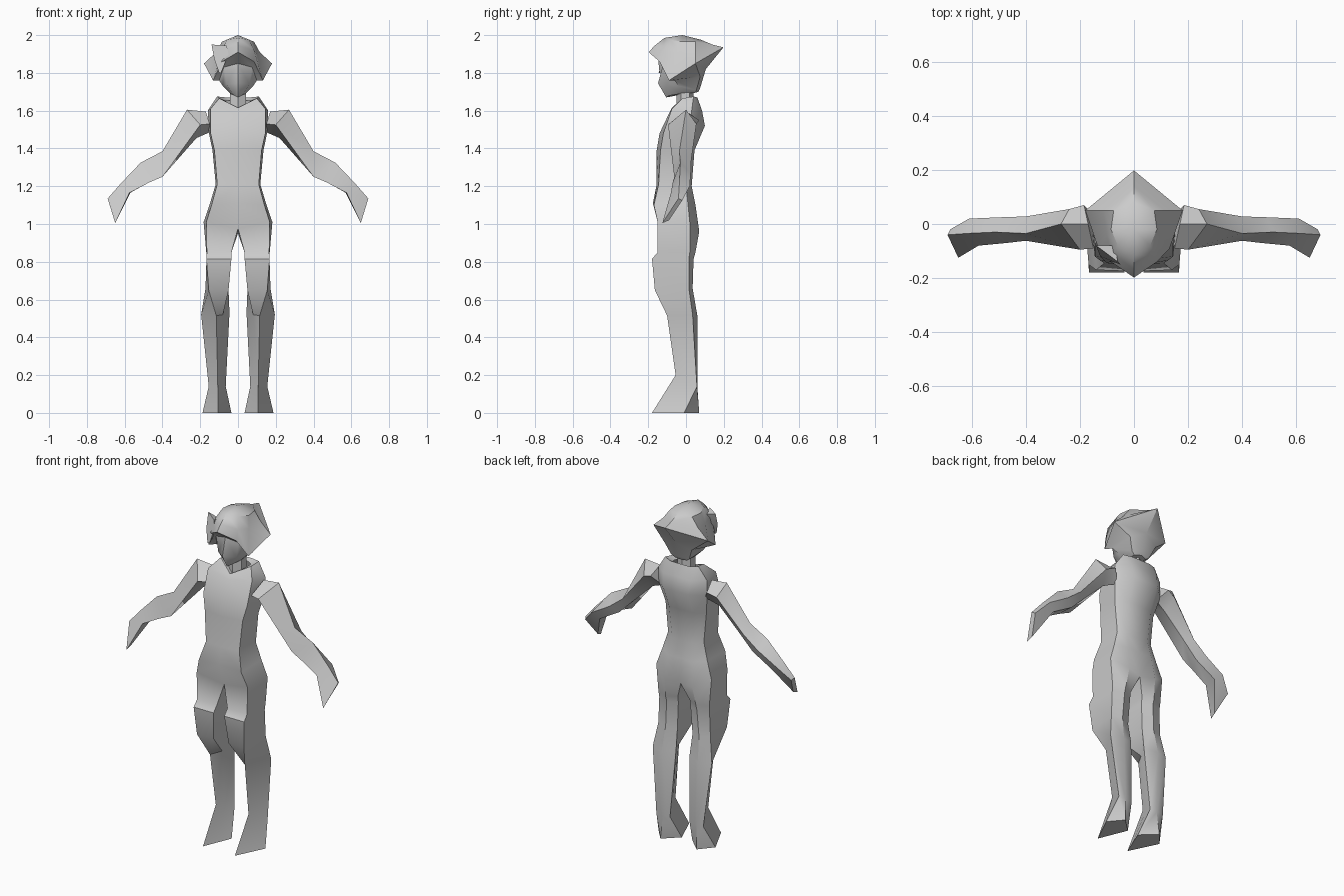
import bpy, bmesh, math

grey = bpy.data.materials.new("light_grey")
grey.diffuse_color = (0.6, 0.6, 0.6, 1)


def skin(bm, rings, closed=False, start=False, end=False):
    """Bridge successive rings of points, optionally capping the ends."""
    rows = [[bm.verts.new(p) for p in ring] for ring in rings]
    n = len(rows[0])
    for a, b in zip(rows, rows[1:]):
        for i in range(n if closed else n - 1):
            j = (i + 1) % n
            bm.faces.new((a[i], a[j], b[j], b[i]))
    if start:
        bm.faces.new(rows[0])
    if end:
        bm.faces.new(rows[-1])


def finish(name, bm, mirror=True, angle=38):
    """Mirror across x, weld, and make the object."""
    if mirror:
        geom = bm.verts[:] + bm.edges[:] + bm.faces[:]
        dup = bmesh.ops.duplicate(bm, geom=geom)["geom"]
        for v in dup:
            if isinstance(v, bmesh.types.BMVert):
                v.co.x = -v.co.x
    bmesh.ops.remove_doubles(bm, verts=bm.verts[:], dist=0.0005)
    bmesh.ops.dissolve_degenerate(bm, edges=bm.edges[:], dist=0.0001)
    bmesh.ops.recalc_face_normals(bm, faces=bm.faces[:])
    me = bpy.data.meshes.new(name)
    bm.to_mesh(me)
    bm.free()
    me.materials.append(grey)
    ob = bpy.data.objects.new(name, me)
    bpy.context.collection.objects.link(ob)
    bpy.ops.object.select_all(action='DESELECT')
    ob.select_set(True)
    bpy.context.view_layer.objects.active = ob
    bpy.ops.object.shade_smooth_by_angle(angle=math.radians(angle))
    return ob


# Body: half torso strip, then a leg tube sharing the hip ring
hip = [(0, -.13, .975), (.168, -.15, 1.01), (.182, .02, 1.01), (.09, .07, .96), (0, .05, .95)]
torso = [
    [(0, -.04, 1.60), (.065, -.02, 1.65), (.07, .02, 1.655), (.04, .04, 1.655), (0, .04, 1.655)],
    [(0, -.075, 1.615), (.10, -.02, 1.665), (.11, .04, 1.675), (.06, .06, 1.67), (0, .06, 1.67)],
    [(0, -.09, 1.585), (.145, -.075, 1.61), (.16, .03, 1.60), (.09, .085, 1.60), (0, .08, 1.60)],
    [(0, -.14, 1.48), (.145, -.12, 1.48), (.16, .03, 1.51), (.08, .10, 1.52), (0, .10, 1.52)],
    [(0, -.155, 1.39), (.125, -.135, 1.39), (.135, .0, 1.39), (.08, .045, 1.39), (0, .045, 1.39)],
    [(0, -.155, 1.21), (.11, -.145, 1.21), (.118, .0, 1.21), (.07, .03, 1.2), (0, .03, 1.2)],
    [(0, -.175, 1.11), (.14, -.17, 1.10), (.148, .01, 1.11), (.08, .05, 1.1), (0, .045, 1.1)],
    hip,
]
leg = [
    [hip[1], hip[2], hip[3], hip[4], hip[0]],
    [(.165, -.15, .85), (.168, .02, .85), (.10, .05, .85), (.04, .02, .85), (.035, -.15, .85)],
    [(.167, -.18, .815), (.166, .015, .815), (.10, .04, .815), (.04, .015, .815), (.035, -.18, .815)],
    [(.155, -.165, .65), (.172, .015, .66), (.11, .035, .66), (.05, .01, .65), (.05, -.16, .65)],
    [(.115, -.10, .515), (.195, .035, .52), (.12, .06, .515), (.045, .03, .53), (.08, -.035, .52)],
    [(.108, -.055, .2), (.155, .058, .14), (.11, .06, .14), (.065, .058, .14), (.086, .0, .17)],
    [(.105, -.18, 0), (.188, -.01, 0), (.12, .07, 0), (.035, -.01, 0), (.07, -.095, 0)],
]
bm = bmesh.new()
skin(bm, torso)
skin(bm, leg, closed=True, end=True)
finish("body", bm)

# Neck
bm = bmesh.new()
skin(bm, [[(.05 * math.sin(a), -.005 + .045 * math.cos(a), z)
           for a in (k * math.pi / 3 for k in range(6))] for z in (1.57, 1.73)],
     closed=True, start=True, end=True)
finish("neck", bm, mirror=False)

# Arms: four-sided loft from shoulder to fingertips (top, back, bottom, front)
arm = [
    [(.17, 0, 1.595), (.185, .07, 1.55), (.14, .02, 1.49), (.15, -.09, 1.53)],
    [(.27, .0, 1.605), (.24, .055, 1.53), (.22, .0, 1.455), (.20, -.095, 1.525)],
    [(.40, -.035, 1.385), (.40, .028, 1.34), (.345, .0, 1.335), (.40, -.062, 1.25)],
    [(.515, -.03, 1.325), (.49, .025, 1.27), (.44, .0, 1.24), (.47, -.07, 1.22)],
    [(.62, -.035, 1.215), (.61, .02, 1.20), (.57, .0, 1.165), (.575, -.08, 1.165)],
    [(.69, -.04, 1.135), (.68, -.02, 1.125), (.645, -.09, 1.02), (.65, -.125, 1.005)],
]
bm = bmesh.new()
skin(bm, arm, closed=True, start=True, end=True)
finish("arms", bm)

# Head: crown of hair, flared brim of hair, then face down to the chin
head = [
    [(0, -.02, 2.0)] * 5,
    [(0, -.115, 1.985), (.06, -.08, 1.975), (.085, -.02, 1.965), (.075, .05, 1.965), (0, .08, 1.975)],
    [(0, -.165, 1.945), (.085, -.12, 1.92), (.10, -.04, 1.90), (.115, .05, 1.91), (0, .14, 1.95)],
    [(0, -.198, 1.91), (.085, -.14, 1.86), (.132, -.09, 1.76), (.18, .05, 1.85), (0, .198, 1.935)],
    [(0, -.12, 1.85), (.075, -.10, 1.83), (.10, -.06, 1.76), (.09, .075, 1.78), (0, .105, 1.82)],
    [(0, -.148, 1.745), (.06, -.10, 1.74), (.08, -.04, 1.73), (.06, .055, 1.71), (0, .075, 1.72)],
    [(0, -.105, 1.67), (.02, -.09, 1.68), (.04, -.03, 1.69), (.04, .05, 1.695), (0, .065, 1.70)],
    [(0, 0, 1.69)] * 5,
]
bm = bmesh.new()
skin(bm, head)
finish("head", bm)

# Loose lock of hair on one side of the fringe
bm = bmesh.new()
skin(bm, [[(-.14, -.08, 1.95), (-.06, -.14, 1.945), (-.07, -.08, 1.93)],
          [(-.125, -.12, 1.87), (-.05, -.15, 1.90), (-.08, -.08, 1.88)],
          [(-.10, -.145, 1.80), (-.09, -.14, 1.80), (-.09, -.13, 1.80)]],
     closed=True, start=True, end=True)
finish("hair_lock", bm, mirror=False)
